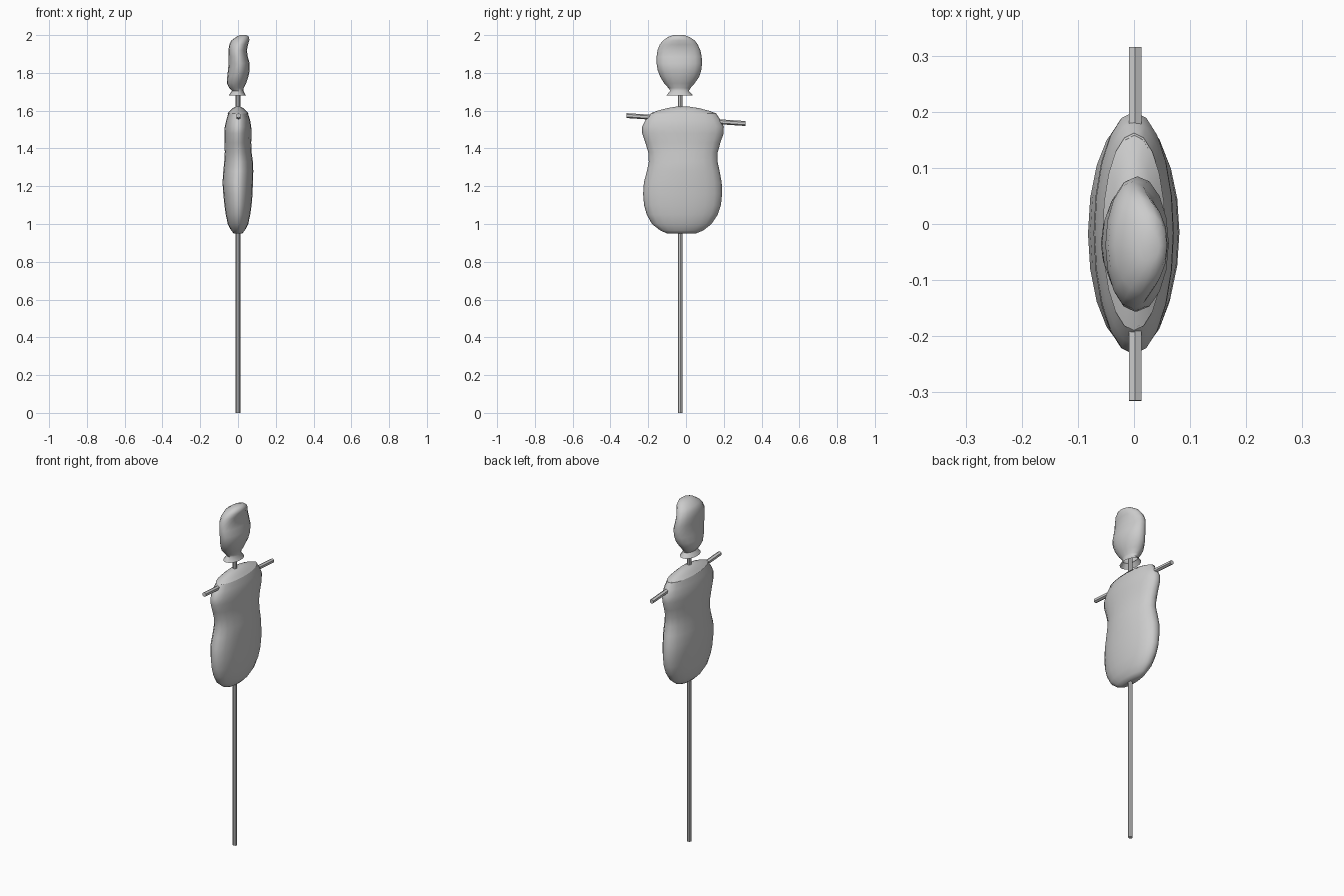
import bpy, bmesh, math
from mathutils import Vector


def finish(name, bm, angle=40):
    bmesh.ops.recalc_face_normals(bm, faces=bm.faces)
    me = bpy.data.meshes.new(name)
    bm.to_mesh(me)
    bm.free()
    ob = bpy.data.objects.new(name, me)
    bpy.context.collection.objects.link(ob)
    bpy.ops.object.select_all(action='DESELECT')
    ob.select_set(True)
    bpy.context.view_layer.objects.active = ob
    bpy.ops.object.shade_smooth_by_angle(angle=math.radians(angle))
    return ob


def loft(name, rows, n=20, bottom=False, top=True, angle=60):
    """Skin elliptical rings given as (z, x_min, x_max, y_min, y_max)."""
    bm = bmesh.new()
    rings = []
    for z, x0, x1, y0, y1 in rows:
        ring = []
        for i in range(n):
            a = 2 * math.pi * i / n
            ring.append(bm.verts.new(((x0 + x1) / 2 + (x1 - x0) / 2 * math.cos(a),
                                      (y0 + y1) / 2 + (y1 - y0) / 2 * math.sin(a), z)))
        rings.append(ring)
    for a, b in zip(rings, rings[1:]):
        for i in range(n):
            j = (i + 1) % n
            bm.faces.new((a[i], a[j], b[j], b[i]))
    if bottom:
        bm.faces.new(rings[0])
    if top:
        bm.faces.new(rings[-1])
    return finish(name, bm, angle)


def rod(name, p0, p1, r, n=8):
    p0, p1 = Vector(p0), Vector(p1)
    d = p1 - p0
    bm = bmesh.new()
    bmesh.ops.create_cone(bm, cap_ends=True, segments=n, radius1=r, radius2=r, depth=d.length)
    rot = Vector((0, 0, 1)).rotation_difference(d).to_matrix().to_4x4()
    bm.transform(rot)
    bmesh.ops.translate(bm, verts=bm.verts, vec=(p0 + p1) / 2)
    return finish(name, bm)


# Upright pole and slightly tilted cross bar
rod("pole", (0, -0.03, 0), (0, -0.03, 1.76), 0.0125)
rod("cross_bar", (0.002, -0.315, 1.574), (0.002, 0.315, 1.532), 0.013, 6)

# Stuffed torso, flattened front to back
loft("torso", [
    (0.950, -0.022, 0.022, -0.100, 0.052),
    (0.965, -0.036, 0.036, -0.135, 0.090),
    (1.000, -0.054, 0.054, -0.180, 0.135),
    (1.050, -0.065, 0.065, -0.208, 0.168),
    (1.100, -0.072, 0.072, -0.222, 0.185),
    (1.160, -0.078, 0.077, -0.227, 0.191),
    (1.220, -0.082, 0.079, -0.223, 0.189),
    (1.280, -0.078, 0.081, -0.207, 0.178),
    (1.330, -0.073, 0.079, -0.197, 0.167),
    (1.380, -0.070, 0.072, -0.200, 0.168),
    (1.430, -0.071, 0.070, -0.215, 0.182),
    (1.480, -0.072, 0.071, -0.232, 0.199),
    (1.515, -0.070, 0.070, -0.232, 0.200),
    (1.550, -0.062, 0.064, -0.215, 0.183),
    (1.587, -0.051, 0.052, -0.185, 0.158)], bottom=True, top=False)

# Shoulder cap closing the top of the torso
loft("shoulder_cap", [
    (1.585, -0.056, 0.056, -0.190, 0.162),
    (1.600, -0.042, 0.042, -0.150, 0.120),
    (1.613, -0.028, 0.028, -0.100, 0.070),
    (1.621, -0.012, 0.012, -0.055, 0.020)])

# Lumpy head with a flared, open neck hem
loft("head", [
    (1.680, -0.050, 0.042, -0.105, 0.037),
    (1.705, -0.032, 0.028, -0.083, 0.015),
    (1.720, -0.046, 0.030, -0.093, 0.024),
    (1.745, -0.059, 0.043, -0.116, 0.046),
    (1.780, -0.057, 0.055, -0.137, 0.070),
    (1.815, -0.053, 0.062, -0.150, 0.081),
    (1.850, -0.050, 0.062, -0.156, 0.085),
    (1.885, -0.050, 0.052, -0.156, 0.083),
    (1.920, -0.051, 0.047, -0.151, 0.076),
    (1.950, -0.046, 0.053, -0.139, 0.062),
    (1.972, -0.035, 0.060, -0.121, 0.046),
    (1.990, -0.010, 0.059, -0.095, 0.018),
    (2.000, 0.010, 0.045, -0.068, -0.010)], n=16)
